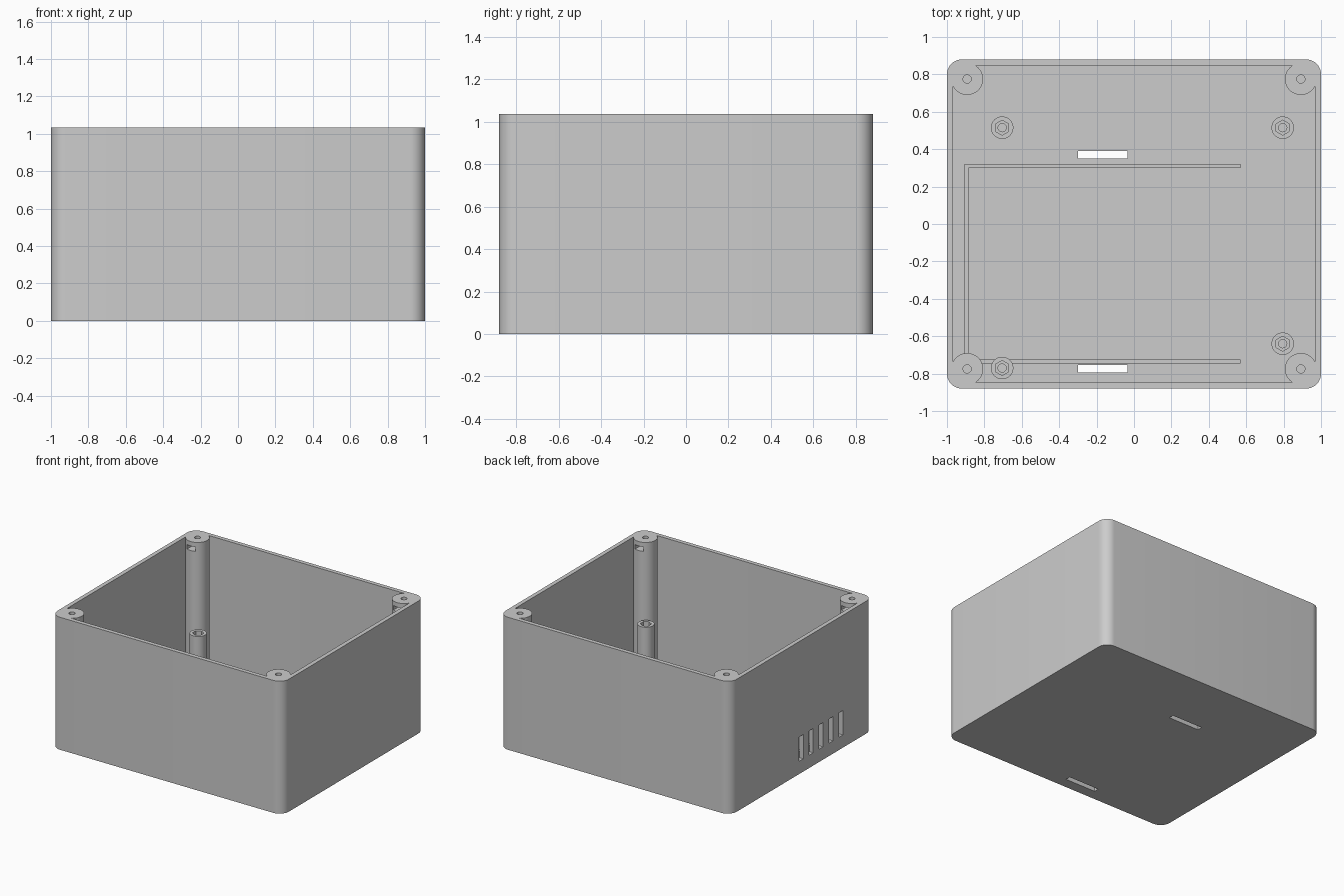
import bpy
import bmesh
from math import pi, cos, sin

cube = bpy.data.objects.get("Cube")
if cube:
    bpy.data.objects.remove(cube, do_unlink=True)

HEIGHT = 1.035
HALF_X, HALF_Y = 1.0, 0.88
WALL = 0.033
FLOOR = 0.035
CORNER = 0.08

grey = bpy.data.materials.new("light_grey_plastic")
grey.use_nodes = True
COLOUR = (0.604, 0.604, 0.604, 1)
grey.diffuse_color = COLOUR
grey.node_tree.nodes["Principled BSDF"].inputs["Base Color"].default_value = COLOUR


def prism(name, outline, z0, z1):
    """Extrude a counter-clockwise outline between two heights."""
    bm = bmesh.new()
    base = bm.faces.new([bm.verts.new((x, y, z0)) for x, y in outline])
    top = bmesh.ops.extrude_face_region(bm, geom=[base])["geom"]
    bmesh.ops.translate(bm, vec=(0, 0, z1 - z0),
                        verts=[v for v in top if isinstance(v, bmesh.types.BMVert)])
    bmesh.ops.recalc_face_normals(bm, faces=bm.faces)
    mesh = bpy.data.meshes.new(name)
    bm.to_mesh(mesh)
    bm.free()
    mesh.materials.append(grey)
    obj = bpy.data.objects.new(name, mesh)
    bpy.context.collection.objects.link(obj)
    return obj


def circle(x, y, r, sides=48):
    return [(x + r * cos(pi / 2 + 2 * pi * i / sides),
             y + r * sin(pi / 2 + 2 * pi * i / sides)) for i in range(sides)]


def rectangle(x0, x1, y0, y1):
    return [(x0, y0), (x1, y0), (x1, y1), (x0, y1)]


def rounded_rectangle(hx, hy, r, steps=10):
    points = []
    for k, (sx, sy) in enumerate([(1, 1), (-1, 1), (-1, -1), (1, -1)]):
        for i in range(steps + 1):
            a = (k + i / steps) * pi / 2
            points.append((sx * (hx - r) + r * cos(a), sy * (hy - r) + r * sin(a)))
    return points


def cut(obj, outline, z0, z1):
    """Subtract an extruded outline, then discard the cutter."""
    cutter = prism("cutter", outline, z0, z1)
    mod = obj.modifiers.new("cut", "BOOLEAN")
    mod.operation = "DIFFERENCE"
    mod.solver = "EXACT"
    mod.object = cutter
    bpy.context.view_layer.objects.active = obj
    bpy.ops.object.modifier_apply(modifier=mod.name)
    bpy.data.objects.remove(cutter, do_unlink=True)


def smooth(obj):
    bpy.ops.object.select_all(action="DESELECT")
    obj.select_set(True)
    bpy.context.view_layer.objects.active = obj
    bpy.ops.object.shade_smooth_by_angle(angle=pi / 6)


# Open-topped box with rounded vertical corners
shell = prism("box_shell", rounded_rectangle(HALF_X, HALF_Y, CORNER), 0, HEIGHT)
cut(shell, rounded_rectangle(HALF_X - WALL, HALF_Y - WALL, CORNER - WALL),
    FLOOR, HEIGHT + 0.1)

# Strap slots through the floor
for y in (0.37, -0.775):
    cut(shell, rectangle(-0.3, -0.035, y - 0.02, y + 0.02), -0.1, FLOOR + 0.05)

# Row of upright vents in the side wall
for i in range(5):
    y = 0.005 - 0.122 * i
    cut(shell, rectangle(-1.1, -0.94, y - 0.025, y + 0.025), 0.1, 0.29)
smooth(shell)

# Corner screw posts, each with a screw hole and a side slot for a nut
for side_x, x in (("right", -0.892), ("left", 0.892)):
    for side_y, s in (("front", -1), ("back", 1)):
        y = 0.775 * s
        post = prism(f"screw_post_{side_y}_{side_x}", circle(x, y, 0.085),
                     FLOOR - 0.01, HEIGHT)
        cut(post, circle(x, y, 0.022, 24), 0.85, HEIGHT + 0.1)
        y0, y1 = sorted((y + 0.04 * s, y - 0.12 * s))
        cut(post, rectangle(x - 0.036, x + 0.036, y0, y1), 0.965, 1.0)
        smooth(post)

# Board standoffs with a hexagonal pocket and a screw hole
for i, (x, y) in enumerate([(-0.705, 0.515), (0.795, 0.515),
                            (0.795, -0.64), (-0.705, -0.77)]):
    standoff = prism(f"standoff_{i + 1}", circle(x, y, 0.06), FLOOR - 0.01, 0.438)
    cut(standoff, circle(x, y, 0.04, 6), 0.405, 0.5)
    cut(standoff, circle(x, y, 0.022, 24), 0.1, 0.5)
    smooth(standoff)

# Low three-sided rib that locates a part on the floor
rib = prism("locating_rib", [(-0.905, -0.745), (0.57, -0.745), (0.57, -0.725),
                             (-0.885, -0.725), (-0.885, 0.3), (0.57, 0.3),
                             (0.57, 0.32), (-0.905, 0.32)], FLOOR - 0.01, 0.1)
